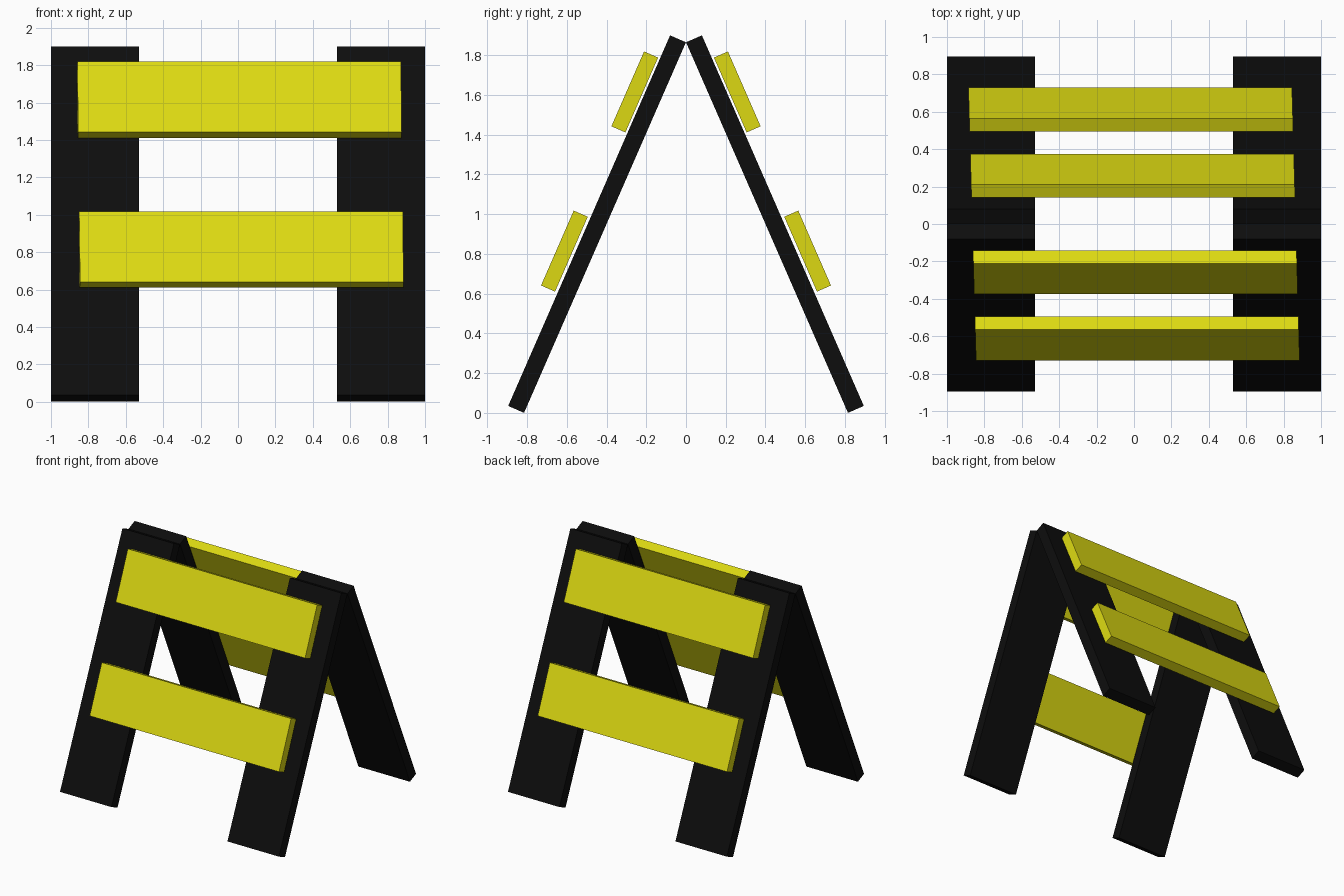
import bpy, bmesh, math
from mathutils import Matrix

if "Cube" in bpy.data.objects:
    bpy.data.objects.remove(bpy.data.objects["Cube"])

LEAN = math.radians(23.6)   # tilt of each frame away from vertical
SKEW = 0.028                # slight sideways drift of the planks along depth


def material(name, rgb):
    m = bpy.data.materials.new(name)
    m.diffuse_color = (*rgb, 1)
    m.use_nodes = True
    m.node_tree.nodes["Principled BSDF"].inputs["Base Color"].default_value = m.diffuse_color
    return m


black = material("black", (0.004, 0.004, 0.004))
yellow = material("yellow", (0.72, 0.70, 0.006))


def board(name, mat, size, centre, side, skew=0.0):
    """Box leaning toward the ridge; side is -1 for front, 1 for back."""
    bm = bmesh.new()
    bmesh.ops.create_cube(bm, size=1)
    tilt = Matrix.Rotation(side * LEAN, 4, 'X')
    x, y, z = centre
    bm.transform(Matrix.Translation((x, side * y, z)) @ tilt @ Matrix.Diagonal((*size, 1)))
    for v in bm.verts:
        v.co.x -= skew * v.co.y
    bmesh.ops.recalc_face_normals(bm, faces=bm.faces)
    mesh = bpy.data.meshes.new(name)
    bm.to_mesh(mesh)
    bm.free()
    mesh.materials.append(mat)
    bpy.context.collection.objects.link(bpy.data.objects.new(name, mesh))


for side, label in ((-1, "front"), (1, "back")):
    # Two wide legs per frame, meeting at the ridge
    for x, hand in ((-0.765, "left"), (0.765, "right")):
        board(f"{label}_{hand}_leg", black, (0.47, 0.087, 2.035), (x, 0.4475, 0.95), side)
    # Two cross planks just outside the legs
    for y, z, level in ((0.258, 1.615, "upper"), (0.612, 0.814, "lower")):
        board(f"{label}_{level}_plank", yellow, (1.73, 0.077, 0.411), (0, y, z), side, SKEW)
